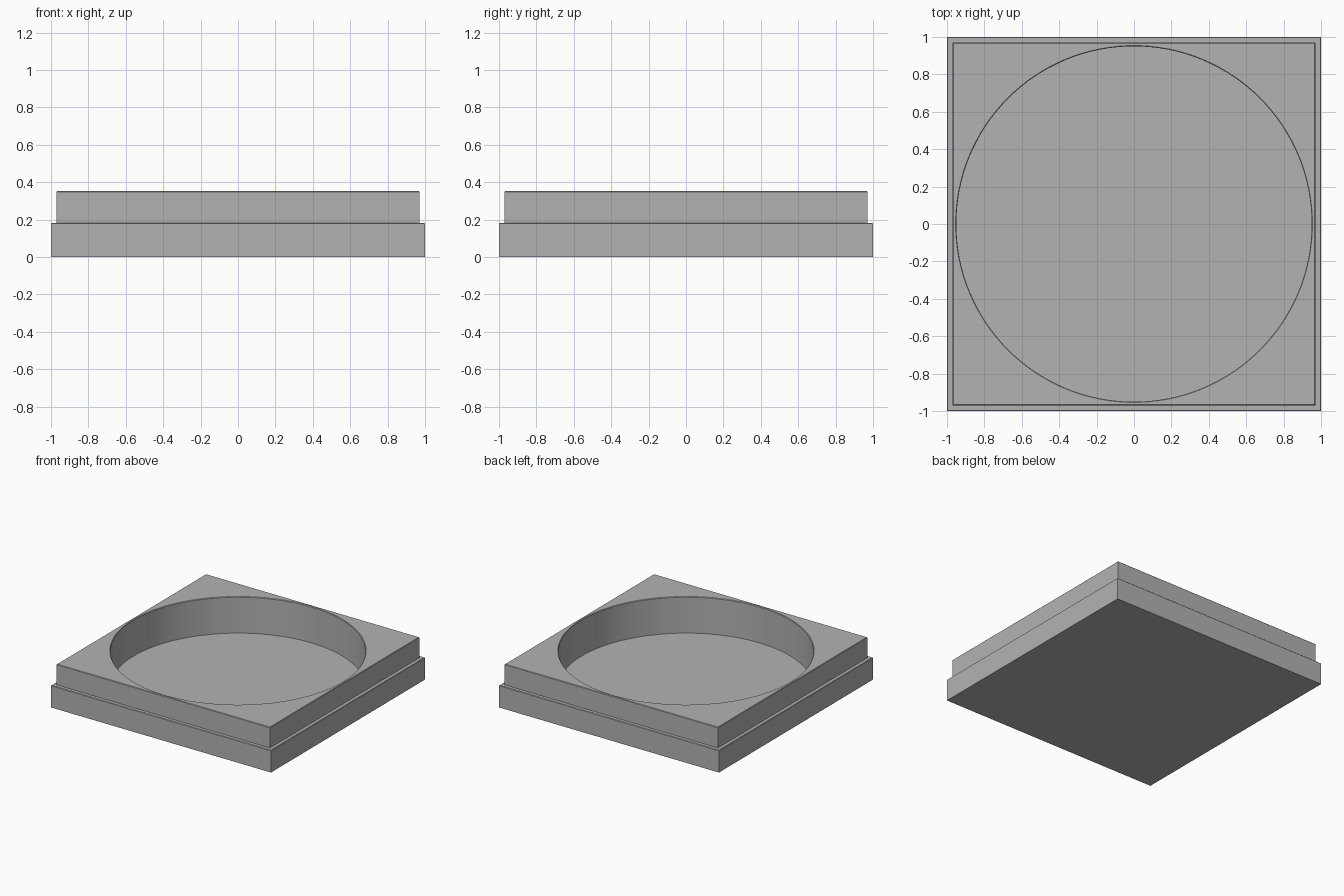
import bpy, bmesh, math

if "Cube" in bpy.data.objects:
    bpy.data.objects.remove(bpy.data.objects["Cube"])

SEGMENTS = 128
HALF, STEP = 1.0, 0.97            # half widths of base and raised block
LEDGE, TOP, FLOOR = 0.182, 0.352, 0.053
RADIUS, EASE = 0.95, 0.004        # recess radius and softened edge size

grey = bpy.data.materials.new("plain grey")
grey.diffuse_color = (0.45, 0.45, 0.45, 1)
grey.use_nodes = True
grey.node_tree.nodes["Principled BSDF"].inputs["Base Color"].default_value = grey.diffuse_color


def square(h):
    return [(-h, -h), (h, -h), (h, h), (-h, h)]


def circle(r):
    angles = [2 * math.pi * i / SEGMENTS for i in range(SEGMENTS)]
    return [(r * math.cos(a), r * math.sin(a)) for a in angles]


def stack(bm, shape, profile):
    """Skin a stack of (size, height) outlines with quads; return the rings."""
    rings = [[bm.verts.new((x, y, z)) for x, y in shape(s)] for s, z in profile]
    for a, b in zip(rings, rings[1:]):
        for i in range(len(a)):
            bm.faces.new((a[i - 1], a[i], b[i], b[i - 1]))
    return rings


def loop_edges(bm, ring):
    return [bm.edges.get((ring[i - 1], ring[i])) for i in range(len(ring))]


bm = bmesh.new()

# Stepped square outside, from the underside up to the top edge
outer = stack(bm, square, [(HALF, 0), (HALF, LEDGE - EASE), (HALF - EASE, LEDGE),
                           (STEP, LEDGE), (STEP, TOP - EASE), (STEP - EASE, TOP)])
bm.faces.new(outer[0])

# Round recess: softened rim, wall and flat floor
recess = stack(bm, circle, [(RADIUS + EASE, TOP), (RADIUS, TOP - EASE),
                            (RADIUS, FLOOR)])
bm.faces.new(recess[-1])

# Top surface between the square edge and the round rim
bmesh.ops.triangle_fill(bm, use_beauty=True,
                        edges=loop_edges(bm, outer[-1]) + loop_edges(bm, recess[0]))
bmesh.ops.recalc_face_normals(bm, faces=bm.faces)

mesh = bpy.data.meshes.new("square_tray")
bm.to_mesh(mesh)
bm.free()
mesh.materials.append(grey)
tray = bpy.data.objects.new("square_tray", mesh)
bpy.context.collection.objects.link(tray)

# Smooth round wall, sharp corners
bpy.context.view_layer.objects.active = tray
tray.select_set(True)
bpy.ops.object.shade_smooth_by_angle(angle=math.radians(30))
